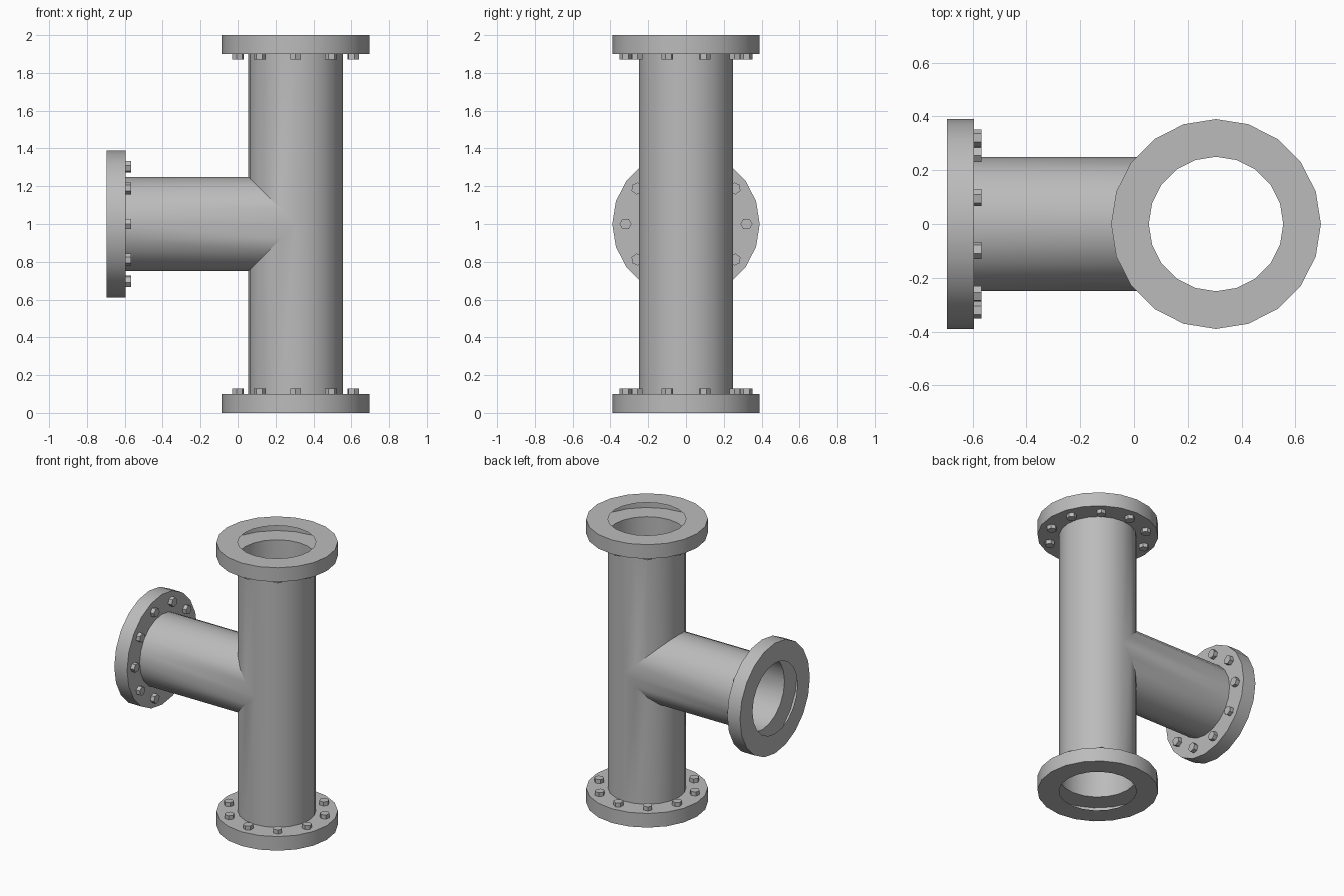
import bpy, bmesh
from math import cos, sin, pi, radians
from mathutils import Matrix, Vector

if "Cube" in bpy.data.objects:
    bpy.data.objects.remove(bpy.data.objects["Cube"], do_unlink=True)

SIDES = 20
PIPE_R, FLANGE_R, BOLT_CIRCLE = 0.25, 0.39, 0.32
REACH, THICK = 1.0, 0.1          # tee centre to flange face, flange thickness
BACK = REACH - THICK
BOLTS, BOLT_R, BOLT_H = 10, 0.032, 0.028

# Each arm is built along local z, then turned into place
CENTRE = Matrix.Translation((0.305, 0, 1))
ARMS = {
    "top": CENTRE,
    "bottom": CENTRE @ Matrix.Rotation(pi, 4, 'X'),
    "branch": CENTRE @ Matrix.Rotation(-pi / 2, 4, 'Y'),
}

steel = bpy.data.materials.new("grey_steel")
steel.use_nodes = True
steel.diffuse_color = (0.5, 0.5, 0.5, 1)
steel.node_tree.nodes["Principled BSDF"].inputs["Base Color"].default_value = (0.5, 0.5, 0.5, 1)


def ring(r, z, n=SIDES, turn=0.0):
    return [Vector((r * cos(turn + 2 * pi * k / n), r * sin(turn + 2 * pi * k / n), z))
            for k in range(n)]


def loft(bm, rings, frame):
    """Bridge successive rings of points with quads."""
    rows = [[bm.verts.new(frame @ p) for p in pts] for pts in rings]
    for low, high in zip(rows, rows[1:]):
        n = len(low)
        for k in range(n):
            j = (k + 1) % n
            bm.faces.new((low[k], low[j], high[j], high[k]))
    return rows


def finish(bm, name, smooth=True):
    mesh = bpy.data.meshes.new(name)
    bm.to_mesh(mesh)
    bm.free()
    mesh.materials.append(steel)
    if smooth:
        mesh.shade_smooth()
        mesh.set_sharp_from_angle(angle=radians(30))
    else:
        mesh.shade_flat()
    obj = bpy.data.objects.new(name, mesh)
    bpy.context.collection.objects.link(obj)


# Pipe body: three thin-walled arms mitred together at the tee
bm = bmesh.new()
for arm, frame in ARMS.items():
    start = ring(PIPE_R, 0)
    for p in start:
        p.z = abs(p.x) if arm == "branch" else max(0, -p.x)
    loft(bm, [start, ring(PIPE_R, BACK)], frame)
bmesh.ops.remove_doubles(bm, verts=bm.verts, dist=0.0005)
finish(bm, "tee_pipe")

for arm, frame in ARMS.items():
    # Hollow flange, open towards the bore
    bm = bmesh.new()
    loft(bm, [ring(PIPE_R, BACK), ring(FLANGE_R, BACK),
              ring(FLANGE_R, REACH), ring(PIPE_R, REACH)], frame)
    finish(bm, arm + "_flange")

    # Hexagonal bolt heads around the back of the flange
    bm = bmesh.new()
    for i in range(BOLTS):
        angle = pi / 2 + 2 * pi * i / BOLTS
        place = frame @ Matrix.Rotation(angle, 4, 'Z') @ Matrix.Translation((BOLT_CIRCLE, 0, 0))
        rows = loft(bm, [ring(BOLT_R, BACK - BOLT_H, 6), ring(BOLT_R, BACK, 6)], place)
        bm.faces.new(rows[0][::-1])
    finish(bm, arm + "_bolts", smooth=False)
